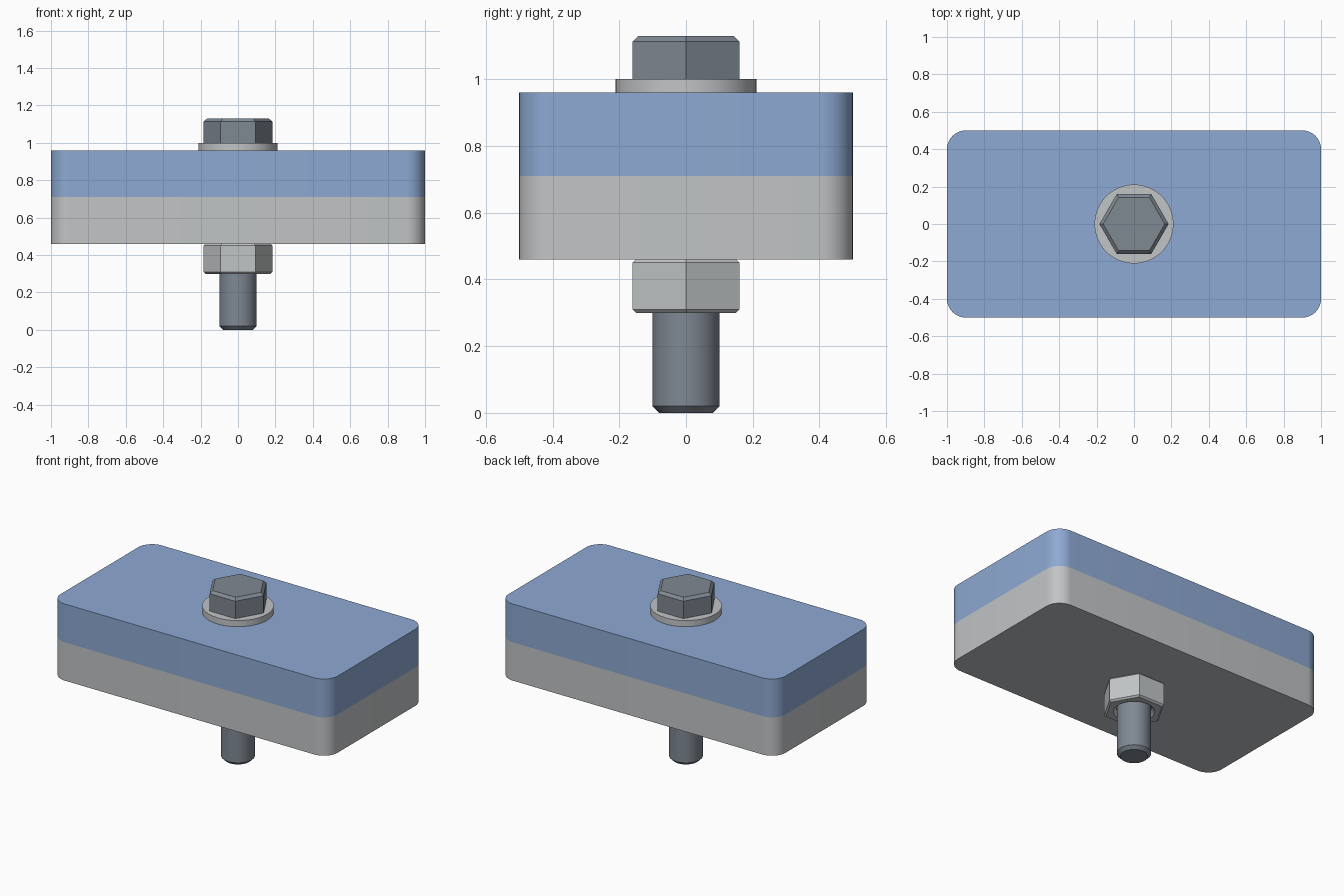
import bpy, bmesh, math

if "Cube" in bpy.data.objects:
    bpy.data.objects.remove(bpy.data.objects["Cube"])


def material(name, srgb):
    m = bpy.data.materials.new(name)
    m.diffuse_color = [(c / 255) ** 2.2 for c in srgb] + [1]
    m.use_nodes = True
    m.node_tree.nodes["Principled BSDF"].inputs["Base Color"].default_value = m.diffuse_color
    return m


BLUE = material("blue plate", (141, 168, 210))
GREY = material("light grey", (192, 195, 197))
STEEL = material("dark steel", (126, 135, 145))


def add(name, bm, mat=None):
    bmesh.ops.recalc_face_normals(bm, faces=bm.faces)
    mesh = bpy.data.meshes.new(name)
    bm.to_mesh(mesh)
    bm.free()
    ob = bpy.data.objects.new(name, mesh)
    bpy.context.collection.objects.link(ob)
    if mat:
        mesh.materials.append(mat)
    return ob


def select(ob):
    bpy.ops.object.select_all(action='DESELECT')
    ob.select_set(True)
    bpy.context.view_layer.objects.active = ob


def rings(name, profile, sides, mat=None):
    """Capped solid lofted through (radius, z) rings."""
    bm = bmesh.new()
    loops = [[bm.verts.new((r * math.cos(2 * math.pi * i / sides),
                            r * math.sin(2 * math.pi * i / sides), z))
              for i in range(sides)] for r, z in profile]
    for a, b in zip(loops, loops[1:]):
        for i in range(sides):
            j = (i + 1) % sides
            bm.faces.new((a[i], a[j], b[j], b[i]))
    bm.faces.new(loops[0][::-1])
    bm.faces.new(loops[-1])
    return add(name, bm, mat)


def plate(name, z0, z1, mat):
    """Slab with rounded vertical corners."""
    bm = bmesh.new()
    bmesh.ops.create_cube(bm, size=1)
    for v in bm.verts:
        v.co = (v.co.x * 2, v.co.y, z0 if v.co.z < 0 else z1)
    edges = [e for e in bm.edges if abs(e.verts[0].co.z - e.verts[1].co.z) > 0.01]
    bmesh.ops.bevel(bm, geom=edges, offset=0.1, segments=10, profile=0.5,
                    affect='EDGES')
    return add(name, bm, mat)


def drill(ob, profile):
    """Cut a round hole along the bolt axis."""
    cutter = rings("hole_cutter", profile, 64)
    mod = ob.modifiers.new("hole", 'BOOLEAN')
    mod.operation = 'DIFFERENCE'
    mod.solver = 'EXACT'
    mod.object = cutter
    select(ob)
    bpy.ops.object.modifier_apply(modifier=mod.name)
    bpy.data.objects.remove(cutter)


HEX = 0.16 / math.cos(math.pi / 6)   # corner radius for 0.32 across flats

# Clamped plates
lower = plate("lower_plate", 0.46, 0.71, GREY)
upper = plate("upper_plate", 0.71, 0.96, BLUE)

# Washer under the head
washer = rings("washer", [(0.211, 0.96), (0.211, 1.0)], 64, GREY)

for part in (lower, upper, washer):
    drill(part, [(0.11, 0.3), (0.11, 1.2)])

# Hex nut with chamfered rims and countersunk bore
nut = rings("hex_nut", [(HEX - 0.0115, 0.30), (HEX, 0.31),
                        (HEX, 0.45), (HEX - 0.0115, 0.46)], 6, GREY)
drill(nut, [(0.13, 0.29), (0.101, 0.319), (0.101, 0.441), (0.13, 0.47)])

# Bolt
shank = rings("bolt_shank", [(0.08, 0), (0.1, 0.02), (0.1, 1.0)], 64, STEEL)
head = rings("bolt_head", [(HEX, 1.0), (HEX, 1.113), (HEX - 0.02, 1.13)], 6, STEEL)

for ob in (lower, upper, washer, nut, shank, head):
    select(ob)
    bpy.ops.object.shade_smooth_by_angle(angle=math.radians(25))
